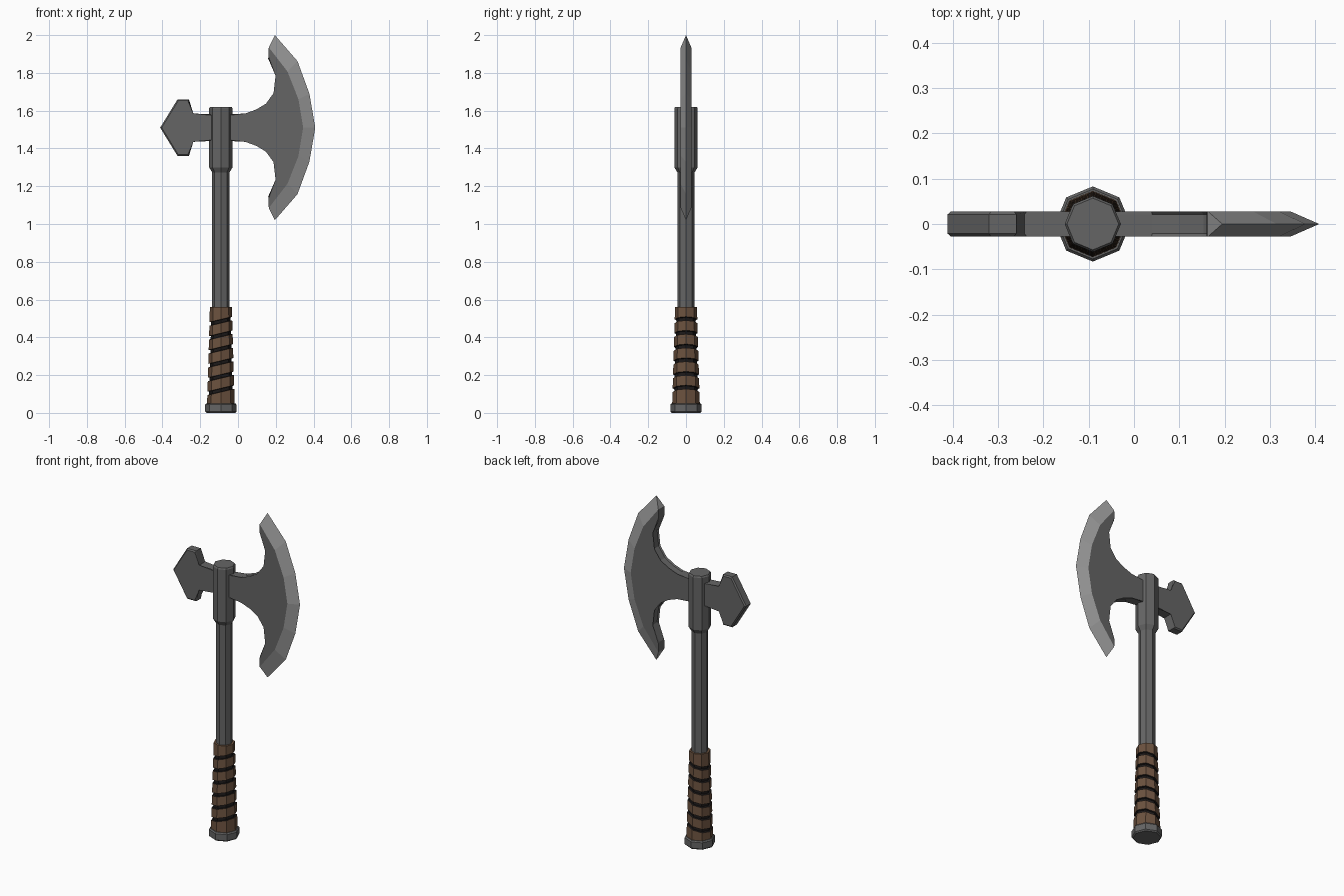
import bpy, bmesh, math

if "Cube" in bpy.data.objects:
    bpy.data.objects.remove(bpy.data.objects["Cube"])

CX, CZ, T = -0.091, 1.51, 0.028      # shaft axis, head centre height, head half thickness


def material(name, rgb):
    m = bpy.data.materials.new(name)
    m.diffuse_color = (*rgb, 1)
    m.use_nodes = True
    m.node_tree.nodes["Principled BSDF"].inputs["Base Color"].default_value = m.diffuse_color
    return m


STEEL = material("dark_steel", (0.13, 0.13, 0.13))
EDGE = material("honed_steel", (0.32, 0.32, 0.32))
LEATHER = material("leather", (0.15, 0.085, 0.05))
DARK = material("dark_gap", (0.012, 0.01, 0.01))


def finish(name, bm, mats):
    bmesh.ops.recalc_face_normals(bm, faces=bm.faces)
    me = bpy.data.meshes.new(name)
    bm.to_mesh(me)
    bm.free()
    for m in mats:
        me.materials.append(m)
    ob = bpy.data.objects.new(name, me)
    bpy.context.collection.objects.link(ob)
    return ob


def octagon_loft(name, rings, mats, bands=None):
    """Rings are (radius, height, tilt along x); bands gives a material index per band."""
    bm = bmesh.new()
    loops = []
    for r, z, tilt in rings:
        loop = []
        for k in range(8):
            a = k * math.pi / 4
            dx, dy = r * math.cos(a), r * math.sin(a)
            loop.append(bm.verts.new((CX + dx, dy, z + tilt * dx)))
        loops.append(loop)
    for i, (lo, hi) in enumerate(zip(loops, loops[1:])):
        for k in range(8):
            n = (k + 1) % 8
            f = bm.faces.new((lo[k], lo[n], hi[n], hi[k]))
            f.material_index = bands[i] if bands else 0
    bm.faces.new(loops[0])
    bm.faces.new(loops[-1])
    return finish(name, bm, mats)


def mirrored(points):
    """Append the reflection of a half outline about the head centre line."""
    return points + [(x, 2 * CZ - z) for x, z in reversed(points) if abs(z - CZ) > 1e-4]


def plate(bm, outline):
    front = [bm.verts.new((x, -T, z)) for x, z in outline]
    back = [bm.verts.new((x, T, z)) for x, z in outline]
    bm.faces.new(front)
    bm.faces.new(back)
    return front, back


def chamfer(bm, rows, count):
    edges = [bm.edges.get((row[i], row[(i + 1) % len(row)])) for row in rows for i in count]
    bmesh.ops.bevel(bm, geom=edges, offset=0.007, segments=1, affect='EDGES',
                    profile=0.5, clamp_overlap=True)


# Pommel, shaft and head socket
octagon_loft("pommel", [(0.076, 0, 0), (0.083, 0.007, 0), (0.083, 0.044, 0), (0.077, 0.051, 0)], [STEEL])
octagon_loft("shaft", [(0.046, 0.5, 0), (0.046, 1.30, 0)], [STEEL])
octagon_loft("socket", [(0.045, 1.272, 0), (0.062, 1.30, 0), (0.062, 1.612, 0), (0.057, 1.62, 0)], [STEEL])

# Leather grip with slanted recessed gaps
def grip_r(z):
    return 0.073 - (z - 0.05) / 0.51 * 0.015

rings, bands = [(grip_r(0.05), 0.05, 0)], []
for i in range(6):
    z = 0.12 + 0.073 * i
    for dz, depth, band in ((-0.010, 0, 0), (-0.008, 0.009, 1), (0.008, 0.009, 1), (0.010, 0, 1)):
        rings.append((grip_r(z + dz) - depth, z + dz, 0.24))
        bands.append(band)
rings.append((grip_r(0.56), 0.56, 0))
bands.append(0)
octagon_loft("grip", rings, [LEATHER, DARK], bands)

# Crescent blade: flat body plus a wedge running out to the cutting edge
ground = mirrored([(0.163, 1.935), (0.262, 1.807), (0.32, 1.66), (0.345, CZ)])
cutting = mirrored([(0.195, 2.0), (0.315, 1.862), (0.378, 1.69), (0.409, CZ)])
neck = mirrored([(0.16, 1.875), (0.206, 1.787), (0.195, 1.69), (0.153, 1.632),
                 (0.10, 1.60), (0.04, 1.578), (CX, 1.578)])
outline = ground + neck[::-1]
bm = bmesh.new()
front, back = plate(bm, outline)
edge = [bm.verts.new((x, 0, z)) for x, z in cutting]
n, g = len(outline), len(ground)
for i in range(g - 1):
    for row in (front, back):
        bm.faces.new((row[i], row[i + 1], edge[i + 1], edge[i])).material_index = 1
for i in (0, g - 1):
    bm.faces.new((front[i], back[i], edge[i])).material_index = 1
for i in range(g - 1, n):
    j = (i + 1) % n
    bm.faces.new((front[i], front[j], back[j], back[i]))
chamfer(bm, (front, back), range(g, n - 1))
finish("blade", bm, [STEEL, EDGE])

# Pointed rear spike
outline = mirrored([(CX, 1.578), (-0.242, 1.578), (-0.26, 1.66), (-0.32, 1.66), (-0.412, CZ)])
bm = bmesh.new()
front, back = plate(bm, outline)
n = len(outline)
for i in range(n):
    j = (i + 1) % n
    bm.faces.new((front[i], front[j], back[j], back[i]))
chamfer(bm, (front, back), range(n))
finish("rear_spike", bm, [STEEL])
